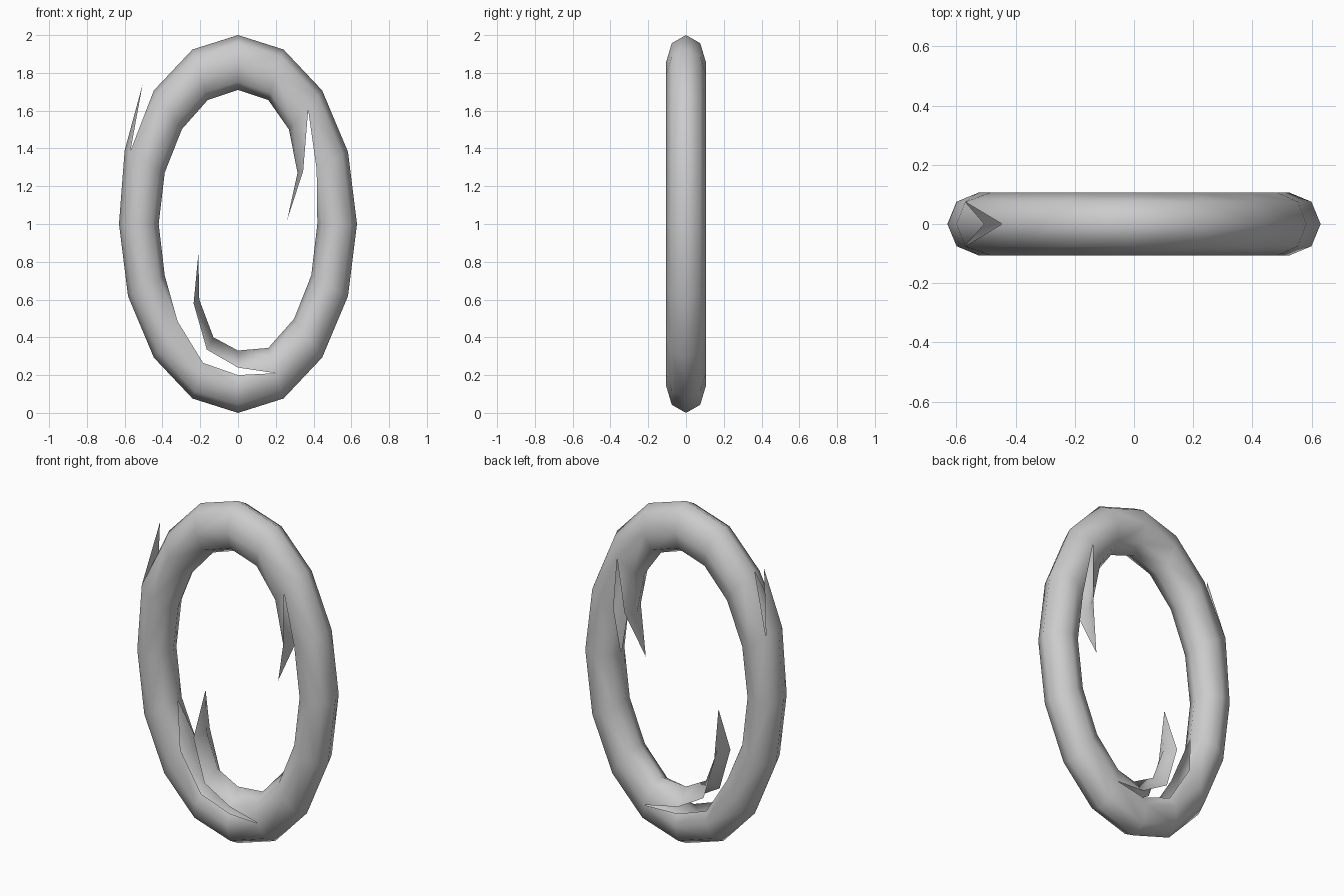
import bpy, bmesh
from math import sin, cos, pi

if "Cube" in bpy.data.objects:
    bpy.data.objects.remove(bpy.data.objects["Cube"])

SEG, HALF = 16, 4   # segments round the ring, tube steps from inner (0) to outer (4)


def norm(a, j):
    return (a % SEG, 4 if j == -4 else j)


def base(a, j):
    """Point on the stretched oval torus."""
    t, p = 2 * pi * a / SEG, pi * j / HALF
    return ((0.525 - 0.105 * cos(p)) * sin(t),
            0.106 * sin(p),
            1 + (0.855 - 0.145 * cos(p)) * cos(t))


# slightly warped ring points (x, z), mirrored front to back
warped = {(2, 0): (0.27, 1.5), (2, 1): (0.293, 1.53),
          (8, 1): (0, 0.2), (9, 1): (-0.185, 0.265), (10, 1): (-0.32, 0.485),
          (13, 3): (-0.57, 1.385), (13, 4): (-0.6, 1.39)}

# three torn, peeled-off flaps: patch corners and where torn ones moved
flaps = [
    # inner right barb
    {(2, 0): None, (2, 1): None, (2, 2): None,
     (3, 0): (0.315, 1.27), (3, 1): (0.345, 1.28), (4, 0): (0.26, 1.02)},
    # long inner lower barb
    {(7, 0): None, (7, 1): None, (7, 2): None,
     (8, 0): (0, 0.33), (8, 1): (0, 0.24),
     (9, 0): (-0.13, 0.4), (9, 1): (-0.165, 0.335),
     (10, 0): (-0.205, 0.6), (10, 1): (-0.235, 0.58), (11, 0): (-0.21, 0.84)},
    # outer left barb
    {(13, 3): None, (13, 4): None, (14, 4): (-0.505, 1.74)},
]

bm = bmesh.new()
verts = {}


def vert(a, j, flap):
    """Shared ring vertex, or a separate one where the flap is torn."""
    key = (a, abs(j))
    moved = flaps[flap].get(key) if flap is not None else None
    name = (a, j, flap if moved else None)
    if name not in verts:
        x, y, z = base(a, j)
        if moved or key in warped:
            x, z = moved or warped[key]
        verts[name] = bm.verts.new((x, 0 if j == 4 else y, z))
    return verts[name]


for a in range(SEG):
    for side in (1, -1):
        for j in range(HALF):
            q = [norm(a, side * j), norm(a, side * (j + 1)),
                 norm(a + 1, side * (j + 1)), norm(a + 1, side * j)]
            # diagonals follow the tear lines
            tris = [(0, 1, 3), (1, 2, 3)] if j < 2 else [(0, 1, 2), (0, 2, 3)]
            for tri in tris:
                keys = [q[i] for i in tri]
                flap = next((n for n, f in enumerate(flaps)
                             if all((k[0], abs(k[1])) in f for k in keys)), None)
                face = [vert(k[0], k[1], flap) for k in keys]
                bm.faces.new(face if side > 0 else face[::-1]).smooth = True

mesh = bpy.data.meshes.new("torn_oval_ring")
bm.to_mesh(mesh)
bm.free()
bpy.context.collection.objects.link(bpy.data.objects.new("torn_oval_ring", mesh))
